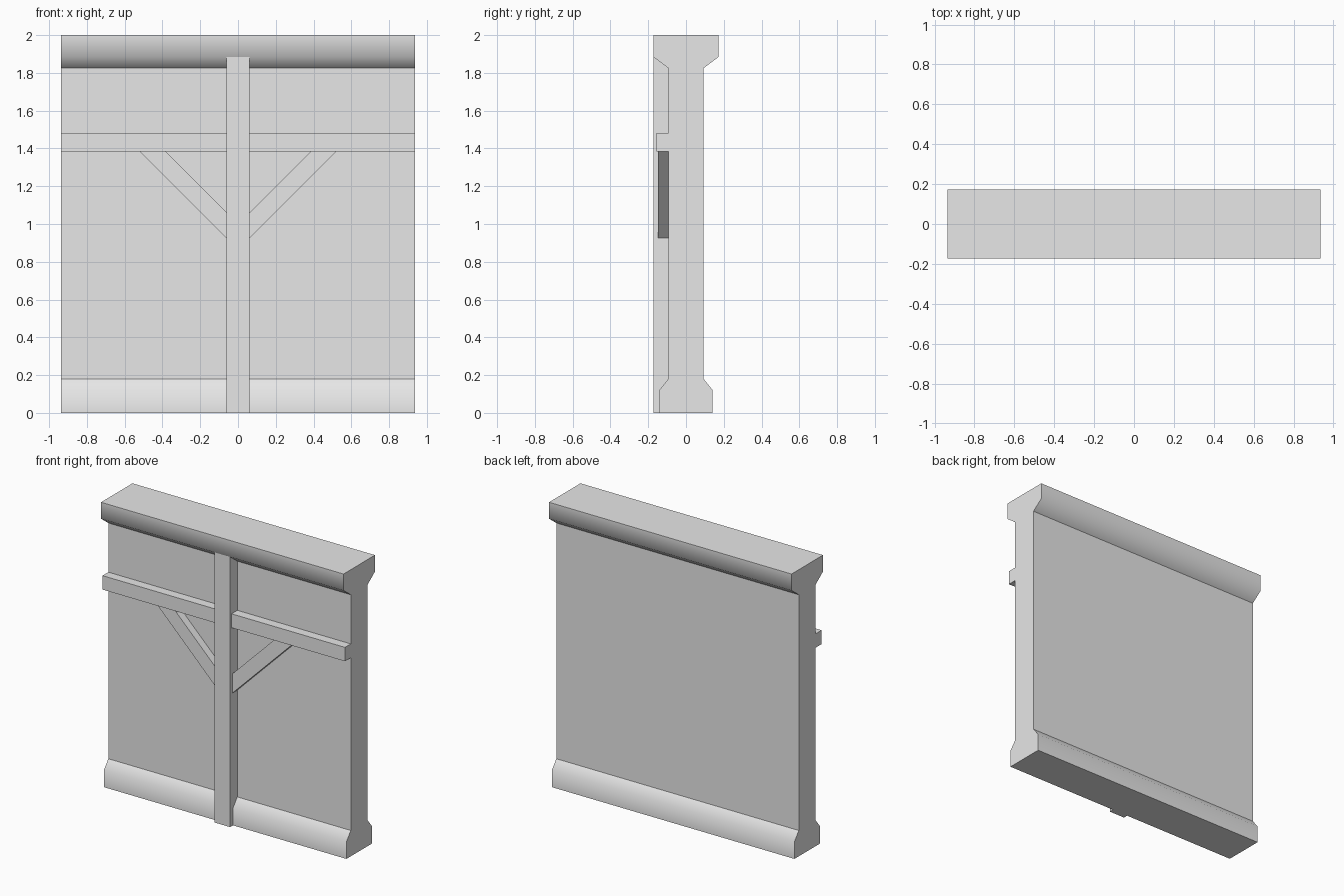
import bpy, bmesh
from mathutils import Vector

cube = bpy.data.objects.get("Cube")
if cube:
    bpy.data.objects.remove(cube, do_unlink=True)

HALF_WIDTH = 0.936
WALL, CAP, BASE = 0.093, 0.173, 0.141     # half depths
BASE_TOP, CAP_BOTTOM = 0.12, 1.885        # soft shoulder heights

grey = bpy.data.materials.new("plain grey")
grey.use_nodes = True
colour = (0.8, 0.8, 0.8, 1)
grey.diffuse_color = colour
grey.node_tree.nodes["Principled BSDF"].inputs["Base Color"].default_value = colour


def prism(name, outline, offset, soft_heights=()):
    """Extrude an outline; lengthwise edges at the soft heights shade smooth."""
    bm = bmesh.new()
    face = bm.faces.new([bm.verts.new(p) for p in outline])
    grown = bmesh.ops.extrude_face_region(bm, geom=[face], use_keep_orig=True)
    moved = [v for v in grown["geom"] if isinstance(v, bmesh.types.BMVert)]
    bmesh.ops.translate(bm, verts=moved, vec=Vector(offset))
    bmesh.ops.recalc_face_normals(bm, faces=bm.faces)
    for f in bm.faces:
        f.smooth = bool(soft_heights)
    for e in bm.edges:
        a, b = (v.co for v in e.verts)
        lengthwise = abs(a.x - b.x) > 0.1
        e.smooth = lengthwise and any(abs(a.z - h) < 0.001 for h in soft_heights)
    mesh = bpy.data.meshes.new(name)
    bm.to_mesh(mesh)
    bm.free()
    mesh.materials.append(grey)
    obj = bpy.data.objects.new(name, mesh)
    bpy.context.collection.objects.link(obj)
    return obj


def timber(name, x0, x1, front, z0, z1):
    """Square timber fixed to the front of the wall."""
    outline = [(x0, front, z0), (x1, front, z0), (x1, front, z1), (x0, front, z1)]
    return prism(name, outline, (0, -WALL + 0.01 - front, 0))


# Wall with a flared foot and an overhanging cap, from one symmetric section
section = [(BASE, 0), (BASE, BASE_TOP), (WALL, 0.18),
           (WALL, 1.825), (CAP, CAP_BOTTOM), (CAP, 2)]
outline = [(-HALF_WIDTH, y, z) for y, z in section]
outline += [(-HALF_WIDTH, -y, z) for y, z in reversed(section)]
prism("wall", outline, (2 * HALF_WIDTH, 0, 0), (BASE_TOP, CAP_BOTTOM))

# Upright post and cross rail
timber("post", -0.06, 0.06, -CAP, 0, CAP_BOTTOM)
timber("rail", -HALF_WIDTH, HALF_WIDTH, -0.157, 1.385, 1.482)

# Diagonal braces between post and rail
for side, label in ((1, "left"), (-1, "right")):
    brace = [(0.05, 0.915), (0.52, 1.385), (0.385, 1.385), (0.05, 1.05)]
    prism(label + "_brace", [(side * x, -0.147, z) for x, z in brace], (0, 0.064, 0))
